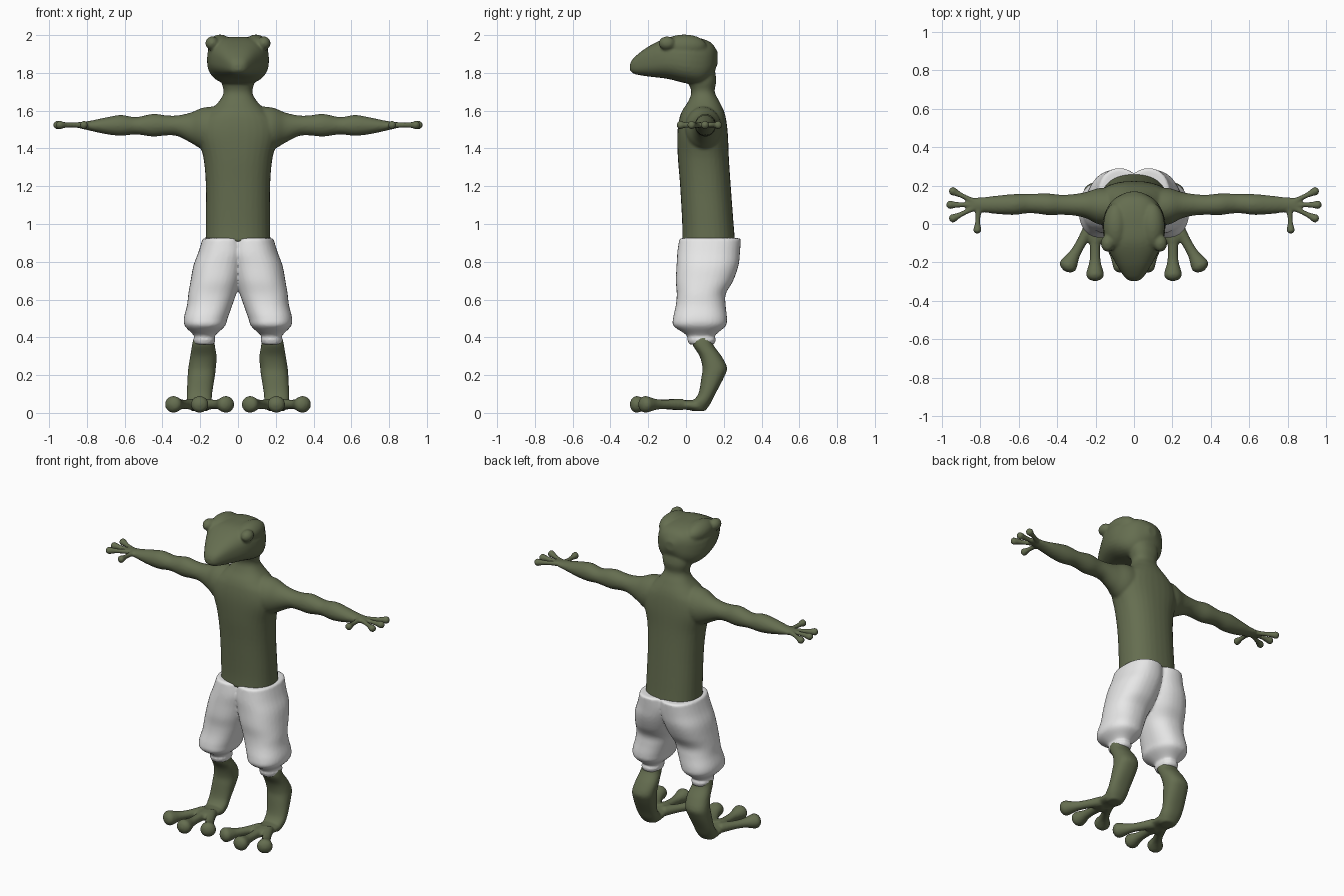
import bpy, bmesh, math
from mathutils import Vector, Matrix

def material(name, rgb):
    m = bpy.data.materials.new(name)
    m.diffuse_color = (*rgb, 1)
    return m

skin = material("olive skin", (0.13, 0.155, 0.08))
cloth = material("pale cloth", (0.8, 0.8, 0.8))

def spline(p, steps=5):
    """Catmull-Rom interpolation through ring tuples."""
    out = []
    for i in range(len(p) - 1):
        a, b, c, d = p[max(i - 1, 0)], p[i], p[i + 1], p[min(i + 2, len(p) - 1)]
        for k in range(steps):
            t = k / steps
            out.append([0.5 * (2 * q + (r - o) * t + (2 * o - 5 * q + 4 * r - s) * t * t
                               + (3 * q - o - 3 * r + s) * t ** 3)
                        for o, q, r, s in zip(a, b, c, d)])
    return out + [list(p[-1])]

def loft(bm, rings, axis, power=2.0, side=1, n=32):
    """Closed tube; each ring is x, y, z, half-width, half-depth (or half-height)."""
    axis = Vector(axis).normalized()
    if abs(axis.z) > 0.9:
        u, v = Vector((1, 0, 0)), Vector((0, 1, 0))
    else:
        v = Vector((0, 0, 1))
        u = axis.cross(v).normalized()
    u.x *= side
    loops = []
    for x, y, z, a, b in spline(rings):
        loop = []
        for k in range(n):
            t = 2 * math.pi * k / n
            c, s = math.cos(t), math.sin(t)
            pu = math.copysign(abs(c) ** (2 / power), c) * max(a, 0.002)
            pv = math.copysign(abs(s) ** (2 / power), s) * max(b, 0.002)
            loop.append(bm.verts.new(Vector((x * side, y, z)) + u * pu + v * pv))
        loops.append(loop)
    faces = [bm.faces.new(loops[0]), bm.faces.new(loops[-1][::-1])]
    for p, q in zip(loops, loops[1:]):
        for k in range(n):
            j = (k + 1) % n
            faces.append(bm.faces.new((p[k], q[k], q[j], p[j])))
    bmesh.ops.recalc_face_normals(bm, faces=faces)

def ball(bm, centre, size):
    m = Matrix.Translation(centre) @ Matrix.Diagonal((*size, 1))
    bmesh.ops.create_uvsphere(bm, u_segments=24, v_segments=14, radius=1, matrix=m)

def digit(bm, base, tip, r0, r1, flat, side):
    """Finger or toe: slim stem ending in a rounded pad."""
    b, t = Vector(base), Vector(tip)
    rings = []
    for f, r in ((0, r0 * 1.25), (0.35, r0), (0.6, r0 * 1.1), (0.78, r1 * 0.9),
                 (0.88, r1), (0.96, r1 * 0.72), (1, r1 * 0.2)):
        rings.append((*b.lerp(t, f), r, r * flat))
    loft(bm, rings, t - b, side=side, n=16)

def finish(name, bm, mat, voxel, smooth):
    me = bpy.data.meshes.new(name)
    bm.to_mesh(me)
    bm.free()
    me.materials.append(mat)
    ob = bpy.data.objects.new(name, me)
    bpy.context.collection.objects.link(ob)
    r = ob.modifiers.new("fuse", 'REMESH')
    r.mode = 'VOXEL'
    r.voxel_size = voxel
    r.use_smooth_shade = True
    s = ob.modifiers.new("soften", 'SMOOTH')
    s.factor = 0.5
    s.iterations = smooth
    return ob

# --- torso, neck, head and arms fused into one skin ---
bm = bmesh.new()
loft(bm, [(0, .12, .905, .172, .14), (0, .116, 1.0, .17, .136), (0, .103, 1.2, .17, .134),
          (0, .092, 1.35, .183, .135), (0, .088, 1.47, .215, .134), (0, .088, 1.55, .2, .125),
          (0, .09, 1.6, .15, .11), (0, .094, 1.65, .1, .082), (0, .09, 1.7, .076, .062),
          (0, .085, 1.76, .09, .075), (0, .08, 1.83, .09, .07)], (0, 0, 1), 2.3)
loft(bm, [(0, -.297, 1.83, .02, .015), (0, -.275, 1.838, .05, .043), (0, -.2, 1.86, .098, .079),
          (0, -.1, 1.877, .148, .108), (0, 0, 1.868, .164, .123), (0, .08, 1.86, .142, .122),
          (0, .135, 1.868, .098, .09), (0, .168, 1.88, .03, .03)], (0, 1, 0), 2.6)
for s in (1, -1):
    ball(bm, (s * .095, -.01, 1.94), (.065, .12, .063))      # brow ridge
    ball(bm, (s * .137, -.1, 1.957), (.036, .045, .036))     # eye bulge
    loft(bm, [(.08, .09, 1.505, .1, .12), (.18, .092, 1.505, .095, .112),
              (.25, .098, 1.51, .068, .08), (.32, .1, 1.52, .055, .055),
              (.38, .1, 1.522, .052, .053), (.45, .103, 1.523, .056, .06),
              (.54, .107, 1.52, .05, .046), (.62, .102, 1.522, .054, .055),
              (.7, .1, 1.52, .049, .044), (.78, .1, 1.52, .04, .027),
              (.83, .1, 1.523, .036, .018), (.865, .1, 1.524, .02, .012)],
         (1, 0, 0), side=s)
    for base, tip in (((.83, .115), (.962, .18)), ((.83, .1), (.978, .1)),
                      ((.83, .085), (.962, .02)), ((.81, .08), (.817, -.05))):
        digit(bm, (*base, 1.524), (*tip, 1.524), .0135, .0225, 1, s)
finish("upper_body", bm, skin, .008, 4)

# --- lower legs with three-toed feet ---
bm = bmesh.new()
for s in (1, -1):
    loft(bm, [(.18, .085, .40, .055, .055), (.183, .09, .36, .06, .055),
              (.183, .13, .3, .07, .058), (.19, .152, .24, .073, .065),
              (.195, .142, .19, .072, .06), (.204, .11, .1, .067, .045),
              (.204, .078, .05, .064, .052), (.203, .066, .01, .045, .036)],
         (0, 0, 1), 2.3, s)
    loft(bm, [(.203, .1, .036, .045, .022), (.203, .06, .038, .063, .029),
              (.203, -.01, .043, .06, .025), (.203, -.07, .045, .055, .027),
              (.203, -.1, .045, .03, .02)], (0, -1, 0), 2.3, s)
    for base, tip in (((.23, -.02), (.36, -.245)), ((.203, -.04), (.203, -.297)),
                      ((.176, -.02), (.046, -.245))):
        digit(bm, (*base, .045), (*tip, .045), .027, .047, .95, s)
finish("lower_legs", bm, skin, .008, 4)

# --- baggy shorts with gathered cuffs ---
bm = bmesh.new()
for s in (1, -1):
    loft(bm, [(.075, .128, .925, .112, .163), (.08, .12, .85, .13, .166),
              (.1, .114, .78, .136, .164), (.118, .098, .7, .133, .152),
              (.136, .081, .63, .127, .13), (.15, .078, .57, .12, .132),
              (.171, .074, .5, .116, .143), (.175, .072, .46, .106, .138),
              (.177, .078, .42, .066, .086), (.178, .08, .402, .052, .07),
              (.178, .083, .388, .06, .077), (.178, .083, .376, .054, .07),
              (.178, .083, .362, .055, .07)], (0, 0, 1), 2.3, s)
finish("shorts", bm, cloth, .009, 3)
